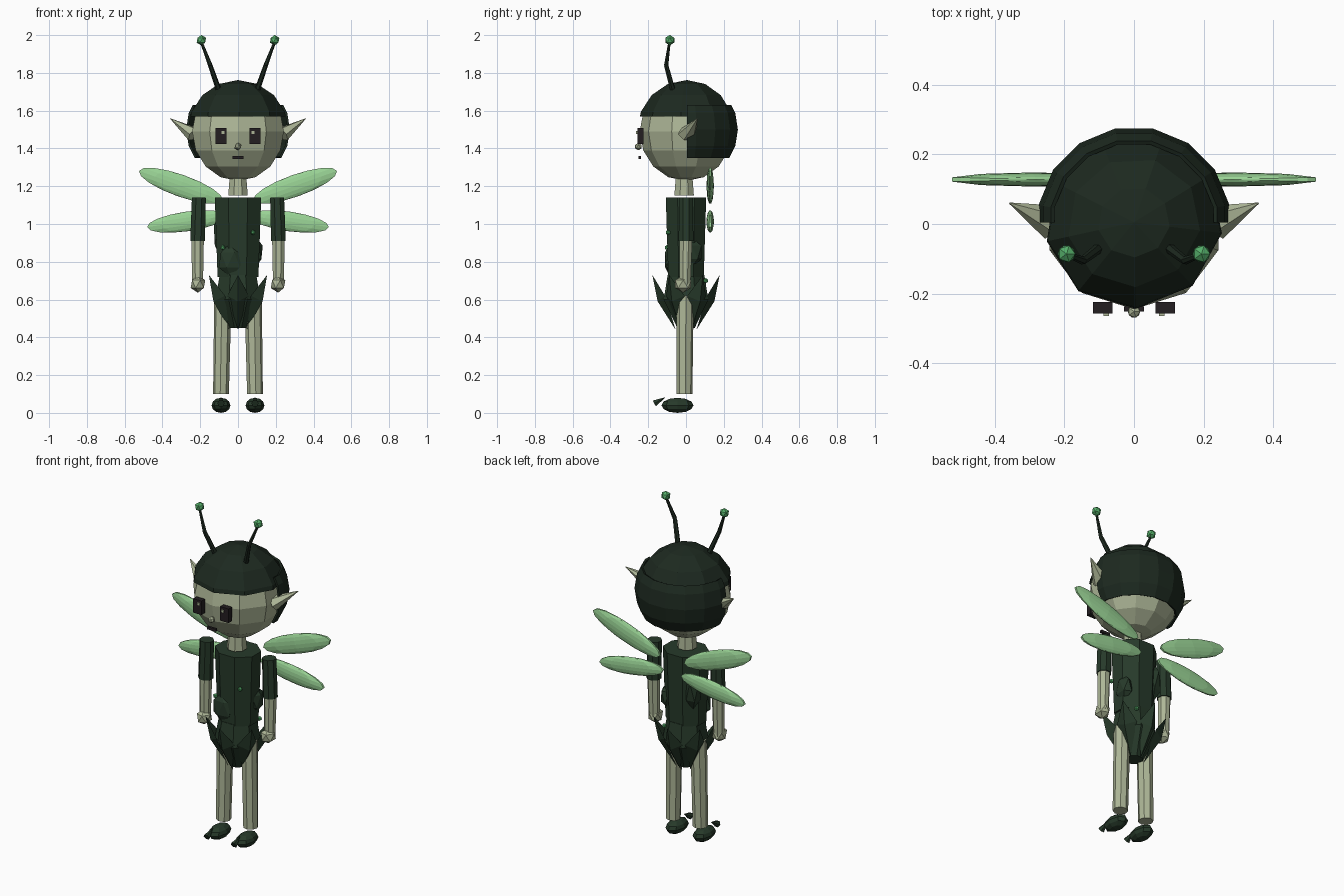
import bpy, bmesh, math
from mathutils import Matrix, Vector, Euler

if "Cube" in bpy.data.objects:
    bpy.data.objects.remove(bpy.data.objects["Cube"])


def material(name, rgb):
    m = bpy.data.materials.new(name)
    m.use_nodes = True
    m.diffuse_color = (*rgb, 1)
    m.node_tree.nodes["Principled BSDF"].inputs["Base Color"].default_value = (*rgb, 1)
    return m


SKIN = material("pale green skin", (0.42, 0.47, 0.31))
HAIR = material("dark hair", (0.012, 0.022, 0.014))
CLOTH = material("dark leaf green", (0.02, 0.042, 0.023))
BERRY = material("bright green", (0.09, 0.42, 0.14))
WING = material("light wing green", (0.32, 0.65, 0.3))
BLACK = material("soft black", (0.017, 0.013, 0.015))


def finish(name, bm, mat):
    mesh = bpy.data.meshes.new(name)
    bm.to_mesh(mesh)
    bm.free()
    mesh.materials.append(mat)
    obj = bpy.data.objects.new(name, mesh)
    bpy.context.collection.objects.link(obj)
    return obj


def place(loc, scale=(1, 1, 1), rot=(0, 0, 0)):
    return Matrix.LocRotScale(Vector(loc), Euler(rot), Vector(scale))


def ball(name, mat, loc, scale, rot=(0, 0, 0), detail=1):
    bm = bmesh.new()
    bmesh.ops.create_icosphere(bm, subdivisions=detail, radius=1, matrix=place(loc, scale, rot))
    return finish(name, bm, mat)


def globe(name, mat, loc, scale, segs, rings, rot=(0, 0, 0), cuts=()):
    """Faceted sphere; each cut keeps the side its normal points away from."""
    bm = bmesh.new()
    bmesh.ops.create_uvsphere(bm, u_segments=segs, v_segments=rings, radius=1,
                              matrix=place(loc, scale, rot))
    for point, normal in cuts:
        bmesh.ops.bisect_plane(bm, geom=bm.verts[:] + bm.edges[:] + bm.faces[:],
                               plane_co=point, plane_no=normal, clear_outer=True)
    return finish(name, bm, mat)


def box(name, mat, loc, size):
    bm = bmesh.new()
    bmesh.ops.create_cube(bm, size=1, matrix=place(loc, size))
    return finish(name, bm, mat)


def rod(name, mat, a, b, r1, r2, sides=8, flat=1.0):
    """Tapered prism from a to b; flat squashes its local y width."""
    a, b = Vector(a), Vector(b)
    d = b - a
    turn = d.to_track_quat("Z", "Y").to_matrix().to_4x4()
    spin = Matrix.Rotation(math.pi / sides, 4, "Z")
    bm = bmesh.new()
    bmesh.ops.create_cone(bm, cap_ends=True, segments=sides, radius1=r1, radius2=r2,
                          depth=d.length,
                          matrix=Matrix.Translation((a + b) / 2) @ turn
                          @ Matrix.Diagonal((1, flat, 1, 1)) @ spin)
    return finish(name, bm, mat)


# Head and hair
globe("head", SKIN, (0, 0, 1.49), (0.255, 0.245, 0.262), 10, 8)
globe("hair_cap", HAIR, (0, 0.005, 1.49), (0.273, 0.263, 0.272), 9, 8,
      rot=(0, 0, math.radians(22)), cuts=[((0, 0, 1.57), (0, 0, -1))])
back_hair = globe("hair_back", HAIR, (0, 0, 1.5), (0.28, 0.28, 0.28), 16, 10,
                  rot=(0, 0, math.radians(11.25)),
                  cuts=[((0, 0.005, 0), (0, -1, 0)), ((0, 0, 1.35), (0, 0, -1)),
                        ((0, 0, 1.63), (0, 0, 1))])
shell = back_hair.modifiers.new("thickness", "SOLIDIFY")
shell.thickness = 0.012

# Face and neck
ball("nose", SKIN, (0, -0.252, 1.41), (0.02, 0.02, 0.02))
box("mouth", BLACK, (0, -0.245, 1.353), (0.058, 0.014, 0.016))
rod("neck", SKIN, (0, -0.01, 1.15), (0, -0.01, 1.27), 0.056, 0.046)

# Tunic with wrapped leaves and berries
tunic = rod("tunic", CLOTH, (0, 0, 0.72), (0, 0, 1.14), 0.117, 0.133, flat=0.87)
ball("back_leaf", CLOTH, (-0.085, 0.055, 0.94), (0.048, 0.05, 0.125), (0, 0, 0.5))
ball("side_leaf", CLOTH, (0.095, 0.03, 0.85), (0.04, 0.06, 0.08))
ball("front_leaf", CLOTH, (-0.04, -0.085, 0.81), (0.07, 0.03, 0.09))
for i, p in enumerate([(-0.08, -0.1, 0.875), (0.08, -0.095, 0.955), (0.07, 0.105, 0.7)]):
    ball(f"berry_{i}", BERRY, p, (0.014,) * 3)

# Hips with upturned petals
rod("hips_upper", CLOTH, (0, 0, 0.6), (0, 0, 0.73), 0.128, 0.105)
rod("hips_lower", CLOTH, (0, 0, 0.45), (0, 0, 0.6), 0.05, 0.128)
petals = bmesh.new()
for k in range(6):
    def at(r, z, offset=0):
        t = math.radians(30 + 60 * k + offset)
        return petals.verts.new((r * math.cos(t), r * math.sin(t), z))
    root, left, right = at(0.055, 0.44), at(0.125, 0.62, -27), at(0.125, 0.62, 27)
    ridge, tip = at(0.15, 0.59), at(0.178, 0.73)
    for face in ((root, left, ridge), (left, tip, ridge), (tip, right, ridge), (right, root, ridge)):
        petals.faces.new(face)
finish("hip_petals", petals, CLOTH)

# Paired parts
for side, s in (("left", 1), ("right", -1)):
    # Eyes
    box(f"{side}_eye", BLACK, (s * 0.09, -0.241, 1.465), (0.056, 0.032, 0.084))
    box(f"{side}_eye_glint", SKIN, (s * 0.08, -0.26, 1.485), (0.016, 0.008, 0.016))

    # Pointed ear
    rod(f"{side}_ear", SKIN, (s * 0.235, 0.005, 1.475), (s * 0.358, 0.06, 1.558),
        0.052, 0.002, 6, flat=0.8)

    # Antenna
    base, bend, top = [Vector((s * x, y, z)) for x, y, z in
                       ((0.102, -0.07, 1.71), (0.147, -0.105, 1.84), (0.193, -0.088, 1.96))]
    rod(f"{side}_antenna_lower", HAIR, base, bend, 0.015, 0.012, 6)
    rod(f"{side}_antenna_upper", HAIR, bend, top, 0.012, 0.007, 6)
    ball(f"{side}_antenna_tip", BERRY, (s * 0.194, -0.086, 1.973), (0.028,) * 3)

    # Arm
    rod(f"{side}_sleeve", CLOTH, (s * 0.214, 0, 0.91), (s * 0.207, 0, 1.14), 0.042, 0.04)
    rod(f"{side}_forearm", SKIN, (s * 0.214, -0.005, 0.68), (s * 0.214, 0, 0.92), 0.031, 0.036)
    ball(f"{side}_hand", SKIN, (s * 0.212, -0.015, 0.682), (0.043, 0.05, 0.046))

    # Leg and shoe
    rod(f"{side}_leg", SKIN, (s * 0.09, -0.008, 0.1), (s * 0.08, -0.005, 0.62), 0.042, 0.046)
    globe(f"{side}_shoe", CLOTH, (s * 0.09, -0.045, 0.04), (0.05, 0.085, 0.04), 8, 6)
    rod(f"{side}_shoe_toe", CLOTH, (s * 0.09, -0.168, 0.05), (s * 0.09, -0.11, 0.082),
        0.02, 0.001, 6)

    # Wings
    for level, a, b, w in (("upper", (0.07, 1.12), (0.535, 1.285), 0.058),
                           ("lower", (0.05, 1.045), (0.492, 0.982), 0.052)):
        dx, dz = b[0] - a[0], b[1] - a[1]
        globe(f"{side}_{level}_wing", WING,
              (s * (a[0] + b[0]) / 2, 0.128, (a[1] + b[1]) / 2),
              (math.hypot(dx, dz) / 2, 0.02, w), 10, 8,
              rot=(0, -s * math.atan2(dz, dx), 0))
